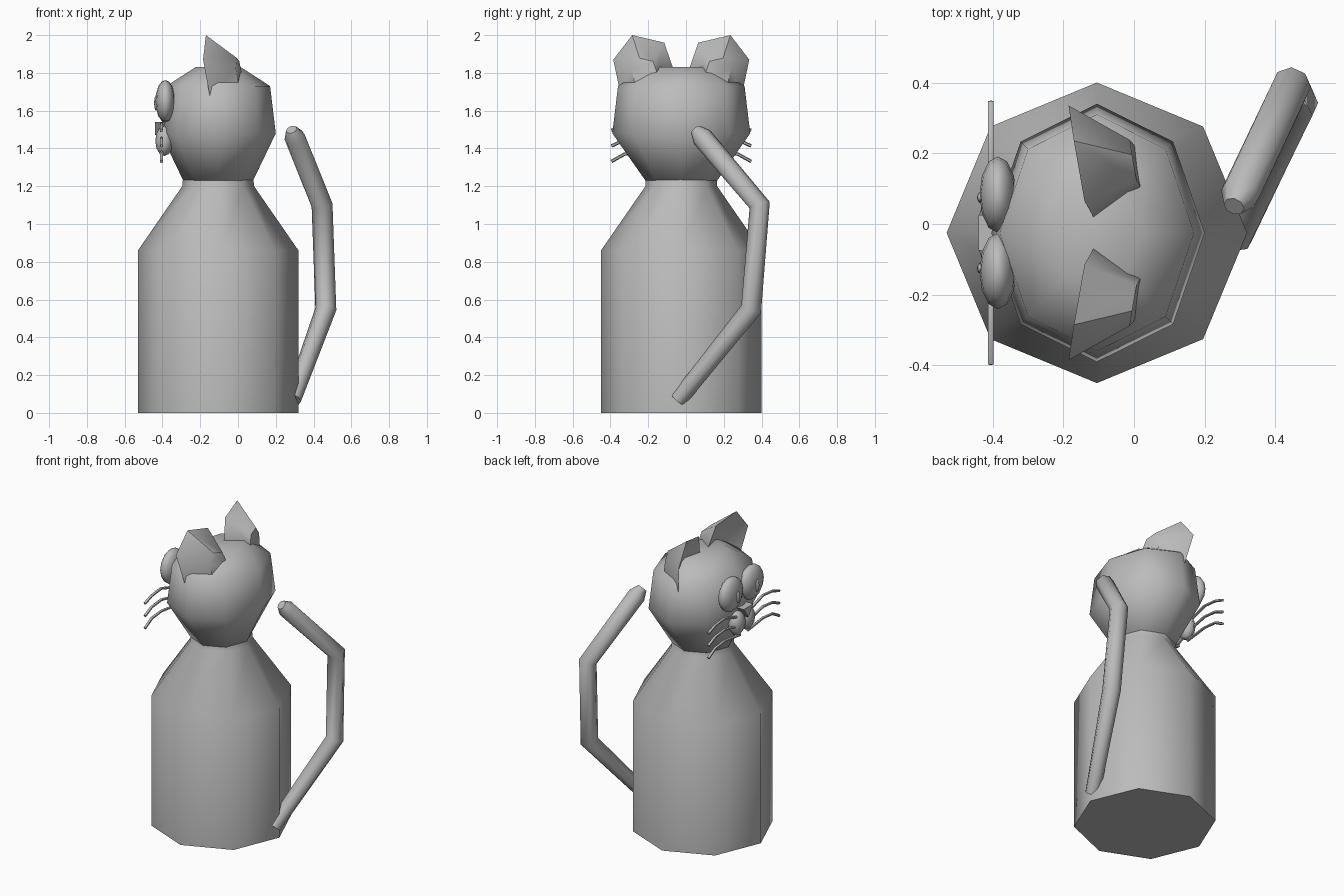
import bpy, bmesh, math
from mathutils import Vector

cube = bpy.data.objects.get("Cube")
if cube:
    bpy.data.objects.remove(cube, do_unlink=True)

grey = bpy.data.materials.new("plain grey")
grey.use_nodes = True
grey.diffuse_color = (0.5, 0.5, 0.5, 1)
grey.node_tree.nodes["Principled BSDF"].inputs["Base Color"].default_value = (0.5, 0.5, 0.5, 1)

CX, CY = -0.105, -0.025  # body axis


def finish(name, bm, angle=180):
    bmesh.ops.recalc_face_normals(bm, faces=bm.faces)
    mesh = bpy.data.meshes.new(name)
    bm.to_mesh(mesh)
    bm.free()
    mesh.materials.append(grey)
    obj = bpy.data.objects.new(name, mesh)
    bpy.context.collection.objects.link(obj)
    bpy.ops.object.select_all(action='DESELECT')
    obj.select_set(True)
    bpy.context.view_layer.objects.active = obj
    bpy.ops.object.shade_smooth_by_angle(angle=math.radians(angle))
    return obj


def skin(bm, rings):
    """Join rings of points with quads and cap both ends."""
    loops = [[bm.verts.new(p) for p in ring] for ring in rings]
    n = len(loops[0])
    for a, b in zip(loops, loops[1:]):
        for i in range(n):
            j = (i + 1) % n
            bm.faces.new((a[i], a[j], b[j], b[i]))
    return bm.faces.new(loops[0][::-1]), bm.faces.new(loops[-1])


def octagon_stack(name, levels, angle):
    bm = bmesh.new()
    skin(bm, [[(CX + rx * math.cos(i * math.pi / 4), CY + ry * math.sin(i * math.pi / 4), z)
               for i in range(8)] for z, rx, ry in levels])
    return finish(name, bm, angle)


def tube(name, path, radii, sides=8):
    """Round tube through the points, mitred at the bends."""
    pts = [Vector(p) for p in path]
    rings = []
    for k, p in enumerate(pts):
        before = (p - pts[max(k - 1, 0)]).normalized()
        after = (pts[min(k + 1, len(pts) - 1)] - p).normalized()
        d = (before + after).normalized()
        u = d.cross(Vector((1, 0, 0))).normalized()
        v = d.cross(u)
        rings.append([p + radii[k] * (u * math.cos(2 * math.pi * i / sides)
                                      + v * math.sin(2 * math.pi * i / sides)) for i in range(sides)])
    bm = bmesh.new()
    skin(bm, rings)
    return finish(name, bm, 60)


def ball(name, centre, size, u=12, v=8):
    bm = bmesh.new()
    bmesh.ops.create_uvsphere(bm, u_segments=u, v_segments=v, radius=1)
    for vert in bm.verts:
        vert.co = Vector(centre) + Vector([a * b for a, b in zip(vert.co, size)])
    return finish(name, bm, 60)


# Body and head
octagon_stack("body", [(0, .425, .425), (.86, .425, .425), (1.2, .19, .19), (1.26, .185, .19)], 70)
octagon_stack("head", [(1.23, .185, .19), (1.48, .305, .365), (1.73, .275, .335), (1.83, .12, .17)], 70)

# Bent tail
tube("tail", [(.29, -.04, .07), (.465, .345, .55), (.445, .39, 1.1), (.3, .085, 1.46), (.283, .05, 1.5)],
     [.045, .056, .056, .056, .03])

# Cupped ears, outer offset from the middle, forward edge in x
rim = [(-.17, .26, 2.0), (-.14, .09, 1.96), (-.115, .045, 1.83),
       (-.11, .08, 1.71), (-.15, .32, 1.68), (-.185, .36, 1.87)]
for side, word in ((1, "left"), (-1, "right")):
    # the animal looks along -x, so names follow the +y and -y sides through the part name
    place = "far" if side > 0 else "near"
    outer = [Vector((x, CY + side * y, z)) for x, y, z in rim]
    mid = sum(outer, Vector()) / 6
    back = [mid.lerp(p, .42) + Vector((.15, 0, -.03)) for p in outer]
    bm = bmesh.new()
    front, _ = skin(bm, [outer, back])
    dish = bmesh.ops.poke(bm, faces=[front])["verts"][0]
    dish.co.x += .07
    finish(place + "_ear", bm, 50)

    # Eye with slit pupil
    ball(place + "_eye", (-.385, CY + side * .108, 1.65), (.052, .108, .112))
    ball(place + "_pupil", (-.435, CY + side * .1, 1.64), (.009, .016, .04), 8, 6)

    # Muzzle cheek and whiskers
    ball(place + "_cheek", (-.39, CY + side * .05, 1.44), (.048, .062, .08), 8, 6)
    for n, z in enumerate((1.49, 1.43, 1.37)):
        tube(f"{place}_whisker_{n + 1}",
             [(-.405, CY + side * y, z + dz) for y, dz in
              ((.04, -.01), (.2, .04 - n * .015), (.3, .03 - n * .015), (.37, .005 - n * .022))], [.009] * 4, 6)

# Wedge nose
bm = bmesh.new()
skin(bm, [[(x, CY + y, z) for y, z in ((-.05, 1.54), (.05, 1.54), (0, 1.47))] for x in (-.44, -.37)])
finish("nose", bm, 30)
